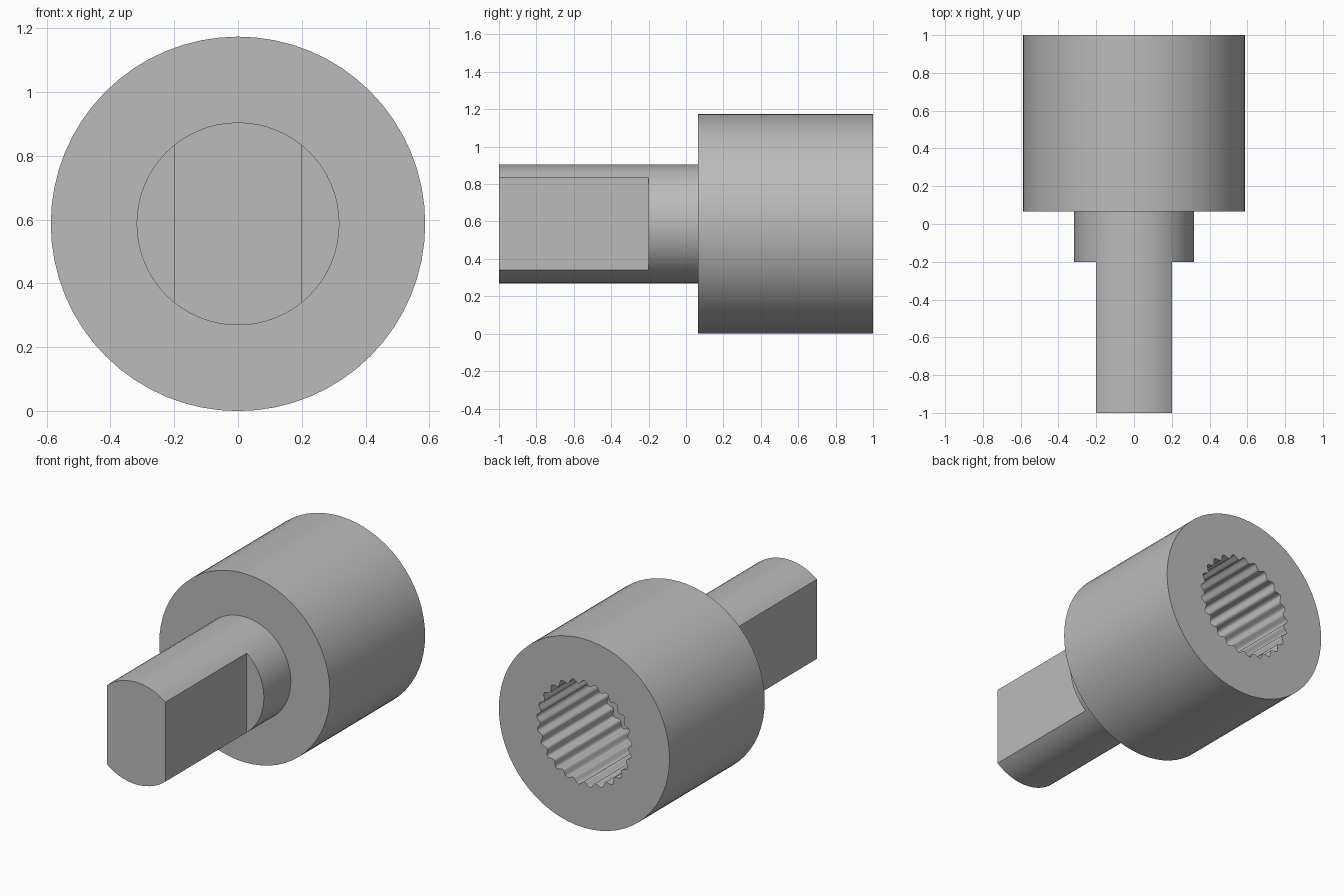
import bpy, bmesh, math

if "Cube" in bpy.data.objects:
    bpy.data.objects.remove(bpy.data.objects["Cube"], do_unlink=True)

R = 0.587          # hub radius, also the height of the axis
SHAFT_R = 0.318
HUB_FRONT = 0.065
FLAT_X = 0.2
FLAT_END = -0.2
BORE_R, TOOTH, TEETH = 0.315, 0.013, 25
BORE_FLOOR = 0.35

steel = bpy.data.materials.new("plain grey")
steel.use_nodes = True
grey = (0.5, 0.5, 0.5, 1)
steel.diffuse_color = grey
steel.node_tree.nodes["Principled BSDF"].inputs["Base Color"].default_value = grey


def prism(name, outline, y0, y1):
    """Closed prism along y from an outline of (x, z) points about the axis."""
    bm = bmesh.new()
    face = bm.faces.new([bm.verts.new((x, y0, z + R)) for x, z in outline])
    moved = bmesh.ops.extrude_face_region(bm, geom=[face])["geom"]
    verts = [v for v in moved if isinstance(v, bmesh.types.BMVert)]
    bmesh.ops.translate(bm, verts=verts, vec=(0, y1 - y0, 0))
    bmesh.ops.recalc_face_normals(bm, faces=bm.faces)
    mesh = bpy.data.meshes.new(name)
    bm.to_mesh(mesh)
    bm.free()
    mesh.materials.append(steel)
    obj = bpy.data.objects.new(name, mesh)
    bpy.context.collection.objects.link(obj)
    return obj


def ring(count, radius):
    angles = [math.tau * i / count for i in range(count)]
    return [(radius(a) * math.cos(a), radius(a) * math.sin(a)) for a in angles]


def combine(target, tool, operation):
    mod = target.modifiers.new(operation, 'BOOLEAN')
    mod.operation = operation
    mod.solver = 'EXACT'
    mod.object = tool
    bpy.context.view_layer.objects.active = target
    bpy.ops.object.modifier_apply(modifier=mod.name)
    bpy.data.objects.remove(tool, do_unlink=True)


# Hub and shaft in one piece
coupler = prism("splined_coupler", ring(64, lambda a: R), HUB_FRONT, 1)
shaft = prism("shaft", ring(64, lambda a: SHAFT_R), -1, HUB_FRONT + 0.1)

# Two flats milled on the shaft
for side in (-1, 1):
    box = [(side * x, z) for x, z in
           ((FLAT_X, -0.5), (0.5, -0.5), (0.5, 0.5), (FLAT_X, 0.5))]
    combine(shaft, prism("flat_cutter", box, -1.2, FLAT_END), 'DIFFERENCE')
combine(coupler, shaft, 'UNION')

# Blind bore with rounded teeth in the back of the hub
spline = ring(TEETH * 12, lambda a: BORE_R + TOOTH * math.cos(TEETH * (a - math.pi / 2)))
combine(coupler, prism("bore_cutter", spline, BORE_FLOOR, 1.2), 'DIFFERENCE')

bpy.ops.object.select_all(action='DESELECT')
coupler.select_set(True)
bpy.context.view_layer.objects.active = coupler
bpy.ops.object.shade_smooth_by_angle(angle=math.radians(40))
